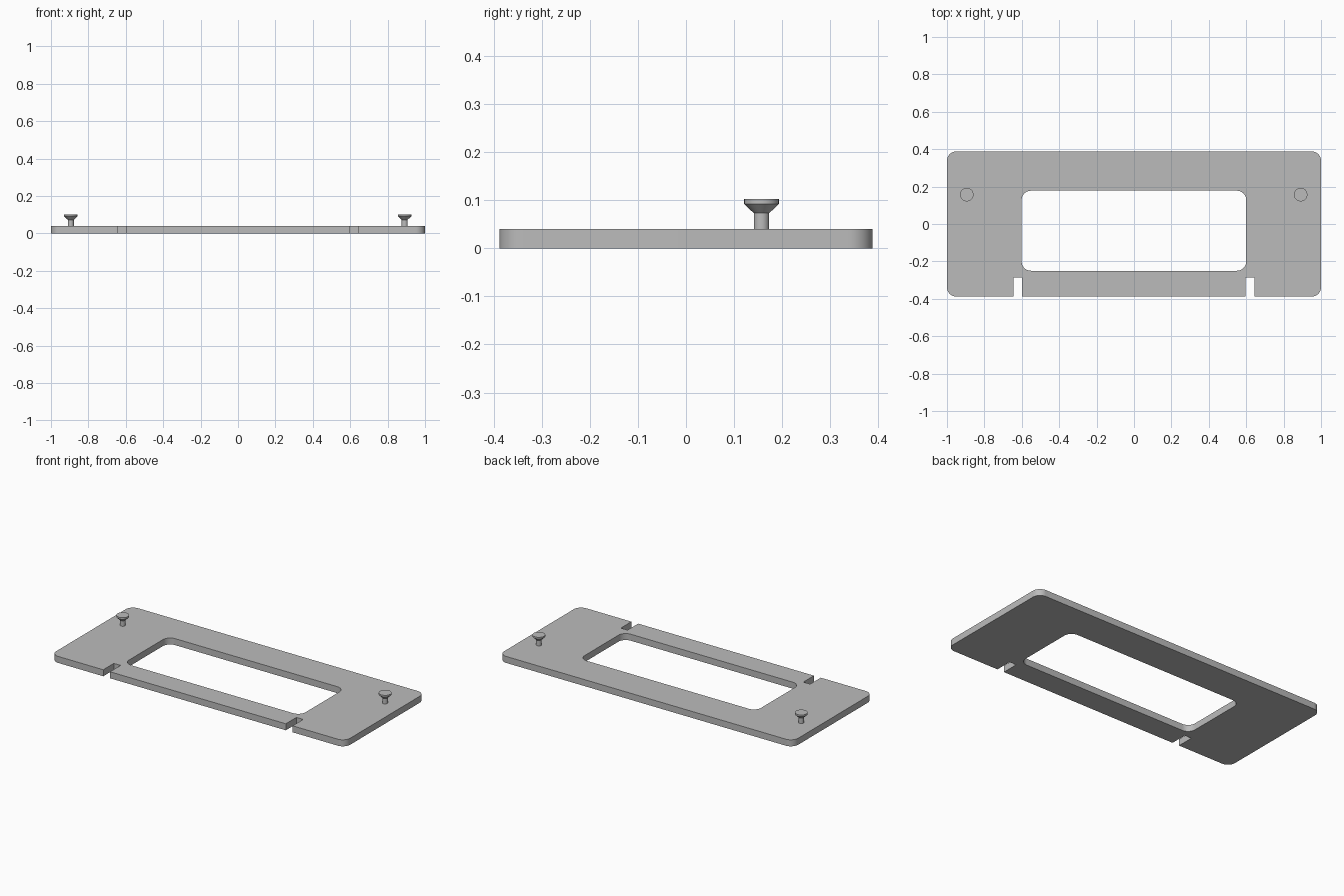
import bpy
import bmesh
from math import cos, sin, pi, radians

cube = bpy.data.objects.get("Cube")
if cube:
    bpy.data.objects.remove(cube, do_unlink=True)

THICK = 0.04

grey = bpy.data.materials.new("plain grey")
grey.use_nodes = True
COLOUR = (0.5, 0.5, 0.5, 1)
grey.diffuse_color = COLOUR
grey.node_tree.nodes["Principled BSDF"].inputs["Base Color"].default_value = COLOUR


def rounded_rect(x0, x1, y0, y1, r, steps=10):
    """Counter-clockwise outline, starting at the lower left corner."""
    corners = [(x0 + r, y0 + r, pi), (x1 - r, y0 + r, 1.5 * pi),
               (x1 - r, y1 - r, 0), (x0 + r, y1 - r, 0.5 * pi)]
    return [(cx + r * cos(a + i * pi / 2 / steps), cy + r * sin(a + i * pi / 2 / steps))
            for cx, cy, a in corners for i in range(steps + 1)]


def finish(obj):
    obj.data.materials.clear()
    obj.data.materials.append(grey)
    bpy.ops.object.select_all(action="DESELECT")
    obj.select_set(True)
    bpy.context.view_layer.objects.active = obj
    bpy.ops.object.shade_smooth_by_angle(angle=radians(30))


# Face plate: rounded outline with two slots in the front edge and a window
FRONT, BACK, SLOT_END = -0.388, 0.388, -0.285
outline = rounded_rect(-1, 1, FRONT, BACK, 0.05)
slots = []
for xa, xb in ((-0.645, -0.599), (0.597, 0.643)):
    slots += [(xa, FRONT), (xa, SLOT_END), (xb, SLOT_END), (xb, FRONT)]
first_corner = len(outline) // 4
outline[first_corner:first_corner] = slots
window = rounded_rect(-0.601, 0.6, -0.25, 0.178, 0.05)

curve = bpy.data.curves.new("plate_profile", "CURVE")
curve.dimensions = "2D"
curve.fill_mode = "BOTH"
curve.extrude = THICK / 2
for loop in (outline, window):
    spline = curve.splines.new("POLY")
    spline.points.add(len(loop) - 1)
    for point, (x, y) in zip(spline.points, loop):
        point.co = (x, y, 0, 1)
    spline.use_cyclic_u = True

helper = bpy.data.objects.new("plate_profile", curve)
bpy.context.collection.objects.link(helper)
bpy.context.view_layer.update()
mesh = bpy.data.meshes.new_from_object(
    helper.evaluated_get(bpy.context.evaluated_depsgraph_get()))
bpy.data.objects.remove(helper, do_unlink=True)

bm = bmesh.new()
bm.from_mesh(mesh)
bmesh.ops.remove_doubles(bm, verts=bm.verts, dist=0.0001)
bmesh.ops.translate(bm, verts=bm.verts, vec=(0, 0, THICK / 2))
bmesh.ops.recalc_face_normals(bm, faces=bm.faces)
bm.to_mesh(mesh)
bm.free()
plate = bpy.data.objects.new("face_plate", mesh)
bpy.context.collection.objects.link(plate)
finish(plate)


# Countersunk screws: shank, conical underside and thin flat head
def screw(name, x, y, sides=32):
    profile = [(0.016, THICK), (0.016, 0.073), (0.036, 0.092), (0.036, 0.102)]
    bm = bmesh.new()
    rings = [[bm.verts.new((r * cos(2 * pi * i / sides), r * sin(2 * pi * i / sides), z))
              for i in range(sides)] for r, z in profile]
    for low, high in zip(rings, rings[1:]):
        for i in range(sides):
            j = (i + 1) % sides
            bm.faces.new((low[i], low[j], high[j], high[i]))
    bm.faces.new(rings[0][::-1])
    bm.faces.new(rings[-1])
    data = bpy.data.meshes.new(name)
    bm.to_mesh(data)
    bm.free()
    obj = bpy.data.objects.new(name, data)
    obj.location = (x, y, 0)
    bpy.context.collection.objects.link(obj)
    finish(obj)


for side, x in (("right", -0.894), ("left", 0.891)):
    screw(side + "_screw", x, 0.157)
